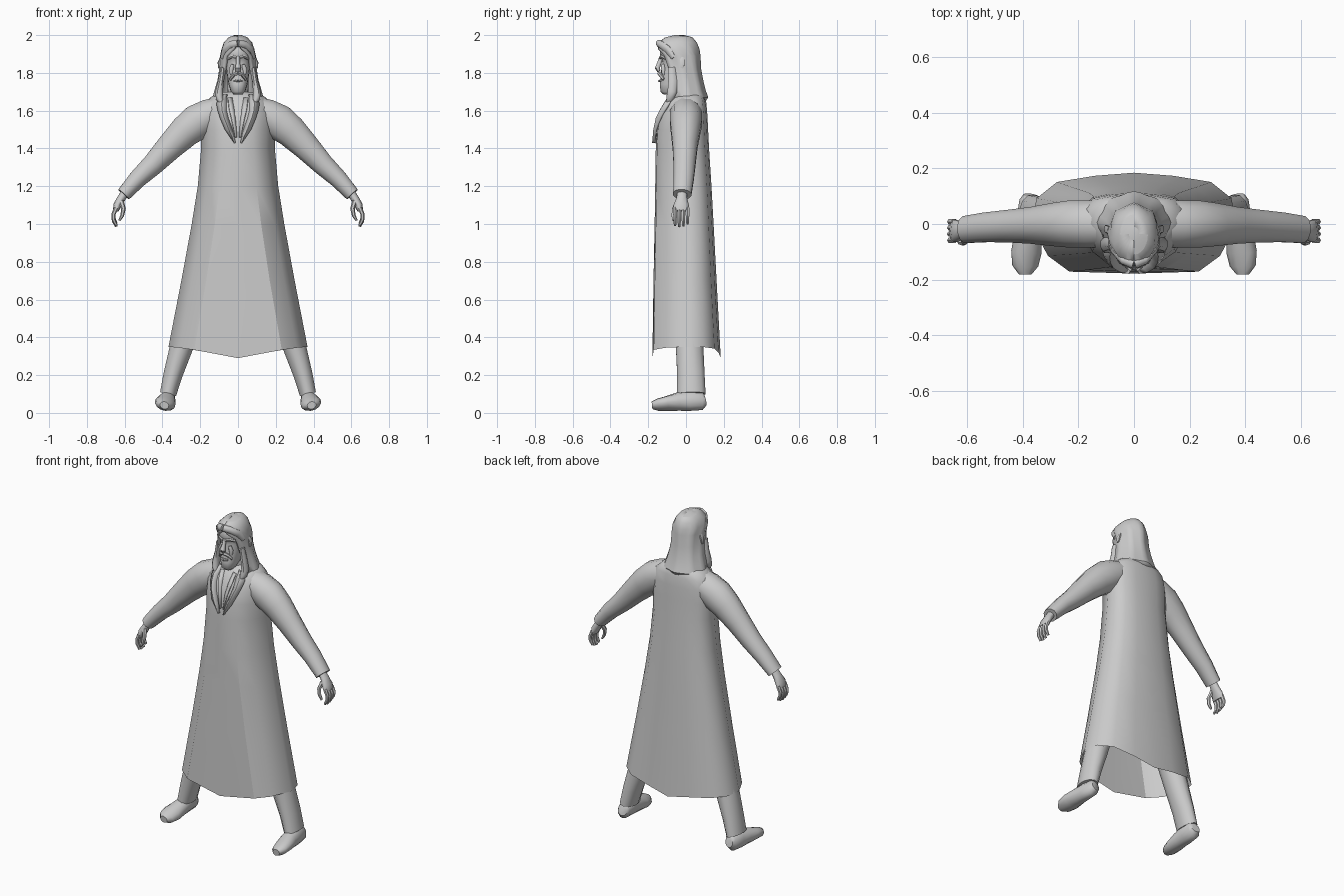
import bpy, bmesh, math
from mathutils import Vector
from mathutils.bvhtree import BVHTree

cube = bpy.data.objects.get("Cube")
if cube:
    bpy.data.objects.remove(cube)

grey = bpy.data.materials.new("plain grey")
grey.use_nodes = True
colour = (0.6, 0.6, 0.6, 1)
grey.diffuse_color = colour
grey.node_tree.nodes["Principled BSDF"].inputs["Base Color"].default_value = colour
X, Y, Z = Vector((1, 0, 0)), Vector((0, 1, 0)), Vector((0, 0, 1))


def loft(name, rings, closed=True, caps=(True, True), mirror=False, thick=0, angle=50):
    """Skin a list of equal point rings into one smooth object."""
    bm = bmesh.new()
    rows = [[bm.verts.new(p) for p in ring] for ring in rings]
    n = len(rows[0])
    for a, b in zip(rows, rows[1:]):
        for i in range(n if closed else n - 1):
            j = (i + 1) % n
            bm.faces.new((a[i], a[j], b[j], b[i]))
    for use, row in zip(caps, (rows[0], rows[-1])):
        if use and closed:
            bm.faces.new(row)
    bmesh.ops.recalc_face_normals(bm, faces=bm.faces)
    mesh = bpy.data.meshes.new(name)
    bm.to_mesh(mesh)
    bm.free()
    mesh.materials.append(grey)
    mesh.shade_smooth()
    mesh.set_sharp_from_angle(angle=math.radians(angle))
    obj = bpy.data.objects.new(name, mesh)
    bpy.context.collection.objects.link(obj)
    if thick:
        mod = obj.modifiers.new("thickness", "SOLIDIFY")
        mod.thickness, mod.offset = thick, -1
    if mirror:
        obj.modifiers.new("mirror", "MIRROR")
    return obj


def tube(name, path, side=Y, sides=10, mirror=True, caps=(True, True)):
    """Path points are (x, y, z, radius along side, radius across)."""
    pts = [Vector(p[:3]) for p in path]
    rings = []
    for i, p in enumerate(path):
        t = (pts[min(i + 1, len(pts) - 1)] - pts[max(i - 1, 0)]).normalized()
        u = (side - t * side.dot(t)).normalized()
        v = t.cross(u)
        ring = []
        for k in range(sides):
            a = math.tau * (k + 0.5) / sides
            ring.append(pts[i] + u * p[3] * math.cos(a) + v * p[4] * math.sin(a))
        rings.append(ring)
    return loft(name, rings, mirror=mirror, caps=caps)


def oval(z, w, front, back, power=1.0, sides=16):
    """Level ring of half width w between the front and back depths."""
    mid, half = (front + back) / 2, (back - front) / 2
    ring = []
    for k in range(sides):
        c, s = math.cos(math.tau * k / sides), math.sin(math.tau * k / sides)
        ring.append((w * math.copysign(abs(s) ** power, s),
                     mid - half * math.copysign(abs(c) ** power, c), z))
    return ring


# Long coat: height, half width, front depth, back depth
coat_rows = [(1.70, .075, .06, .085), (1.675, .14, .085, .1), (1.64, .18, .11, .108),
             (1.58, .195, .14, .113), (1.5, .198, .155, .117), (1.4, .195, .16, .122),
             (1.2, .213, .163, .135), (1.0, .245, .166, .146), (.7, .3, .172, .162),
             (.35, .368, .178, .184)]
coat_rings = []
for z, w, f, b in coat_rows:
    t = (1.7 - z) / 1.35
    half = [(0, -f), ((.36 + .27 * t) * w, -f * .96), ((.74 + .1 * t) * w, -f * .64),
            (w, 0), (.95 * w, .5 * b), (.75 * w, .82 * b), (.38 * w, .94 * b), (0, b)]
    ring = half + [(-x, y) for x, y in half[-2:0:-1]]
    drop = .06 if z < .5 else 0
    coat_rings.append([(x, y, z - drop * (1 - abs(x) / w) ** 1.3) for x, y in ring])
coat = loft("coat", coat_rings, caps=(True, False))

# Front panel seams: keep the long edges sharp below the waist
cm = coat.data
n = len(coat_rings[0])
sharp = cm.attributes.get("sharp_edge") or cm.attributes.new("sharp_edge", "BOOLEAN", "EDGE")
for e in cm.edges:
    a, b = e.vertices
    if a % n == b % n and a % n in (1, n - 1) and max(cm.vertices[a].co.z, cm.vertices[b].co.z) < 1.25:
        sharp.data[e.index].value = True

# Lapels and shirt edges lie on the chest
tree = BVHTree.FromPolygons([v.co for v in cm.vertices], [p.vertices for p in cm.polygons])


def on_chest(x, z, lift):
    hit = tree.ray_cast(Vector((x, -1, z)), Y)[0]
    return Vector((x, (hit.y if hit else -.05) - lift, z))


lapel = [(1.685, .055, .085), (1.64, .06, .115), (1.6, .06, .108), (1.56, .05, .095),
         (1.5, .028, .07), (1.43, .012, .022)]
loft("lapels", [[on_chest(a, z, .004), on_chest((a + b) / 2, z, .022), on_chest(b, z, .012)]
                for z, a, b in lapel], closed=False, mirror=True, thick=.012)
shirt = [(1.67, .03, .052), (1.61, .02, .045), (1.55, .012, .03), (1.46, .004, .012)]
loft("shirt_edges", [[on_chest(a, z, .003), on_chest(b, z, .014)] for z, a, b in shirt],
     closed=False, mirror=True, thick=.008)

# Sleeves
tube("sleeves", [(.1, 0, 1.595, .085, .08), (.15, 0, 1.578, .088, .088),
                 (.215, 0, 1.54, .088, .098), (.28, -.002, 1.49, .08, .088),
                 (.36, -.005, 1.41, .068, .074), (.45, -.008, 1.315, .06, .06),
                 (.53, -.012, 1.24, .055, .05), (.605, -.02, 1.157, .05, .04)], sides=12)

# Hands: palm, four curled fingers and a thumb
tube("palms", [(.595, -.02, 1.17, .026, .022), (.618, -.022, 1.135, .03, .022),
               (.638, -.025, 1.1, .042, .022), (.648, -.025, 1.07, .043, .015)])
for i, finger in enumerate(("index", "middle", "ring", "little")):
    y, reach = -.058 + .022 * i, (0, .006, .002, -.008)[i]
    tube(finger + "_fingers", [(.645, y, 1.085, .011, .012), (.66, y, 1.05, .011, .011),
                               (.658, y, 1.02 - reach, .01, .01),
                               (.643, y, .992 - reach, .007, .007)], sides=6)
tube("thumbs", [(.618, -.045, 1.12, .014, .014), (.606, -.062, 1.08, .013, .012),
                (.613, -.067, 1.045, .011, .01), (.628, -.066, 1.018, .007, .006)], sides=6)

# Trousers and shoes
tube("trousers", [(.16, 0, .8, .085, .085), (.24, .01, .55, .08, .075),
                  (.305, .02, .33, .075, .062), (.345, .026, .2, .075, .052),
                  (.37, .028, .1, .078, .045)], sides=12)
tube("shoes", [(.37, .102, .07, .028, .03), (.372, .085, .066, .038, .052),
               (.376, .02, .066, .044, .056), (.38, -.04, .06, .05, .049),
               (.386, -.1, .05, .056, .038), (.39, -.15, .043, .048, .031),
               (.39, -.18, .04, .024, .02)], side=Vector((.96, 0, .28)), sides=12)

# Neck, head and beard
loft("neck", [oval(z, w, f, b) for z, w, f, b in
              [(1.64, .075, -.07, .08), (1.7, .056, -.07, .06), (1.8, .055, -.07, .05)]])
loft("head", [oval(z, w, f, b, .85) for z, w, f, b in
              [(1.685, .022, -.118, -.06), (1.7, .038, -.135, -.045), (1.74, .05, -.138, 0),
               (1.77, .056, -.134, .02), (1.81, .062, -.132, .04), (1.85, .066, -.124, .05),
               (1.87, .067, -.128, .05), (1.89, .068, -.138, .05), (1.93, .066, -.135, .05),
               (1.965, .05, -.11, .03)]])
tube("nose", [(0, -.13, 1.885, .01, .012), (0, -.142, 1.85, .011, .012),
              (0, -.152, 1.825, .017, .015), (0, -.143, 1.808, .014, .01)],
     side=X, sides=8, mirror=False)
tube("brows", [(.008, -.137, 1.88, .008, .007), (.03, -.132, 1.888, .009, .008),
               (.055, -.105, 1.875, .008, .006)], side=Z, sides=6)
tube("cheeks", [(.028, -.122, 1.845, .008, .01), (.036, -.12, 1.82, .014, .012),
                (.035, -.118, 1.79, .008, .01)], side=X, sides=8)
tube("moustache", [(0, -.142, 1.798, .01, .011), (.022, -.138, 1.792, .01, .011),
                   (.042, -.118, 1.765, .008, .008)], side=Z, sides=6)
tube("lower_lip", [(0, -.14, 1.757, .007, .009), (.022, -.132, 1.76, .005, .006)],
     side=Z, sides=6)
tube("ears", [(.088, -.02, 1.88, .012, .008), (.1, -.018, 1.855, .016, .008),
              (.1, -.022, 1.825, .008, .006)], sides=6)

# Hair: wavy shell around the head, open over the face; last value is the opening
hair = []
for z, w, f, b, gap in [(2, .018, -.06, -.01, 0), (1.988, .05, -.11, .035, 0),
                        (1.96, .076, -.15, .058, 0), (1.925, .088, -.148, .068, 16),
                        (1.89, .092, -.14, .073, 42), (1.82, .096, -.125, .077, 50),
                        (1.76, .106, -.115, .088, 54), (1.71, .12, -.11, .1, 52),
                        (1.67, .13, -.105, .114, 46), (1.645, .108, -.085, .098, 50)]:
    mid, half, row = (f + b) / 2, (b - f) / 2, []
    for k in range(25):
        a = math.radians(gap + (360 - 2 * gap) * k / 24)
        r = 1 + (.035 * math.cos(k * math.pi / 2) if z < 1.95 else 0)
        row.append((w * r * math.sin(a), mid - half * r * math.cos(a), z))
    hair.append(row)
loft("hair", hair, closed=False, thick=.016)
loft("hair_crown", [hair[1][:-1], hair[0][:-1]], caps=(False, True))

# Swept fringe and the locks that fall on the shoulders
tube("fringe", [(0, -.142, 1.957, .02, .02), (.035, -.13, 1.95, .021, .018),
                (.068, -.095, 1.925, .022, .016), (.082, -.065, 1.88, .014, .012)],
     side=Z, sides=8)
tube("front_locks", [(.08, -.075, 1.83, .02, .013), (.09, -.07, 1.76, .025, .016),
                     (.1, -.072, 1.7, .028, .022), (.098, -.085, 1.665, .022, .02),
                     (.085, -.095, 1.64, .01, .01)], sides=8)
